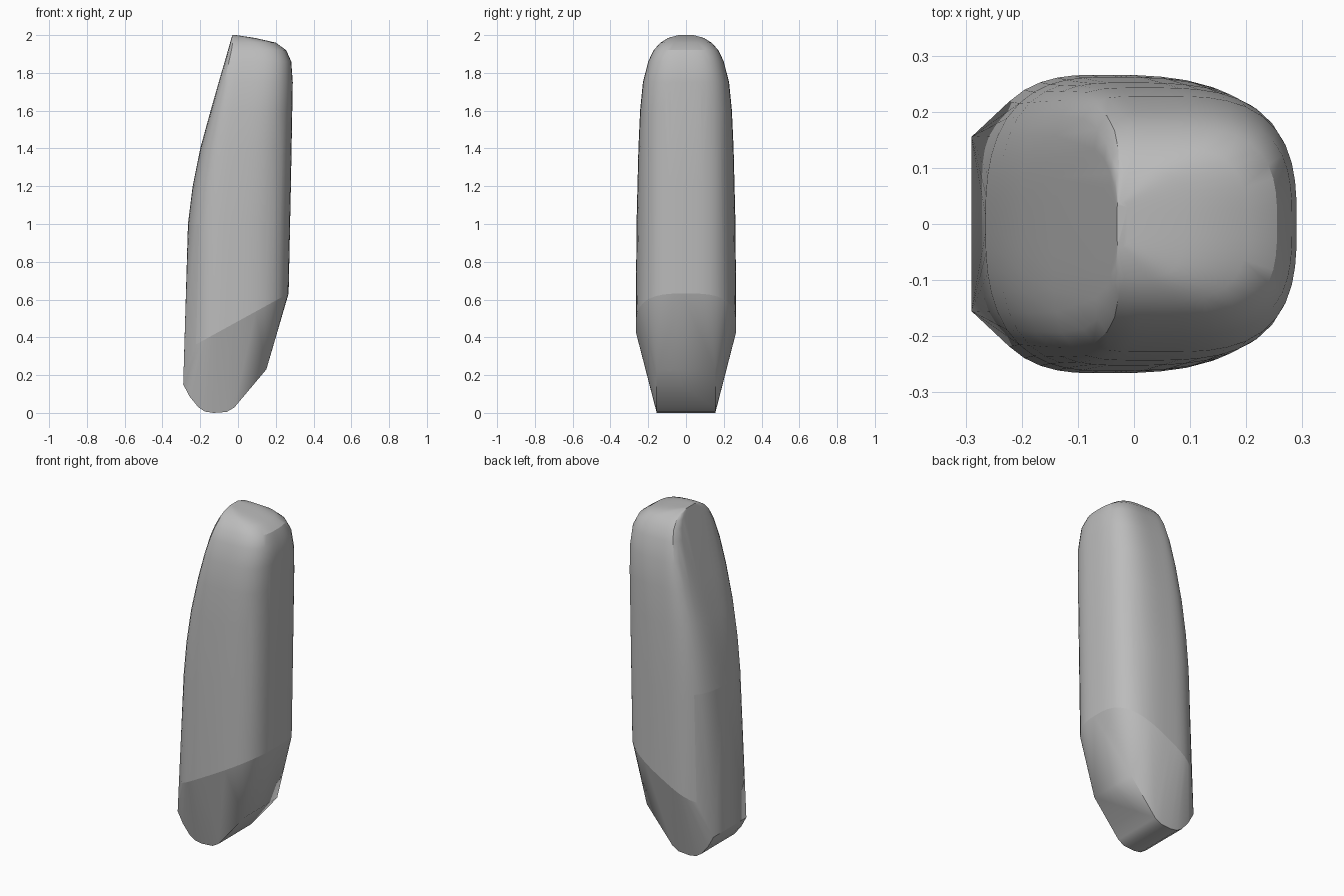
import bpy, bmesh, math

old = bpy.data.objects.get("Cube")
if old:
    bpy.data.objects.remove(old, do_unlink=True)

grey = bpy.data.materials.new("plain_grey")
grey.use_nodes = True
colour = (0.5, 0.5, 0.5, 1)
grey.diffuse_color = colour
grey.node_tree.nodes["Principled BSDF"].inputs["Base Color"].default_value = colour

STEPS = 48


def section(x0, x1, half_width, left_power, right_power=3.0):
    """Rounded outline, fuller on one side than the other."""
    mid = x0 + 0.4 * (x1 - x0)
    for i in range(STEPS):
        a = 2 * math.pi * (i + 0.5) / STEPS
        c, s = math.cos(a), math.sin(a)
        p = right_power if c > 0 else left_power
        r = (abs(c) ** p + abs(s) ** p) ** (-1 / p)
        reach = x1 - mid if c > 0 else mid - x0
        yield mid + reach * r * c, half_width * r * s


bm = bmesh.new()

# Body: lower rim is slanted, the rest are level sections up to the domed top
for x, y in section(-0.284, 0.268, 0.266, 2.7):
    bm.verts.new((x, y, 0.485 + 0.55 * x))
levels = [  # height, left x, right x, half width, left corner fullness
    (1.0, -0.265, 0.275, 0.262, 2.7), (1.2, -0.24, 0.28, 0.257, 3),
    (1.4, -0.2, 0.283, 0.252, 3.5), (1.6, -0.145, 0.287, 0.243, 4.5),
    (1.75, -0.1, 0.29, 0.228, 6), (1.86, -0.07, 0.282, 0.2, 8),
    (1.92, -0.053, 0.255, 0.172, 9), (1.96, -0.042, 0.2, 0.135, 9),
    (1.985, -0.034, 0.09, 0.095, 9), (2.0, -0.03, -0.01, 0.04, 9)]
for z, x0, x1, w, power in levels:
    for x, y in section(x0, x1, w, power):
        bm.verts.new((x, y, z))

# Tip: narrow wedge with a rounded nose
tip_profile = [(-0.29, 0.15), (-0.255, 0.085), (-0.21, 0.03), (-0.175, 0.007),
               (-0.13, 0), (-0.06, 0.005), (-0.02, 0.028), (0.15, 0.23)]
tip = set()
for x, z in tip_profile:
    for side in (-1, 1):
        tip.add(bm.verts.new((x, side * 0.155, z)))

# Skin both parts as one solid
bmesh.ops.convex_hull(bm, input=bm.verts[:])
loose = [v for v in bm.verts if not v.link_faces]
bmesh.ops.delete(bm, geom=loose, context='VERTS')
bmesh.ops.recalc_face_normals(bm, faces=bm.faces[:])


def on_tip(face):
    return any(v in tip for v in face.verts)


# Smooth shading, crisp along the tip rim and hard corners
for f in bm.faces:
    f.smooth = True
for e in bm.edges:
    a, b = e.link_faces
    e.smooth = on_tip(a) == on_tip(b) and e.calc_face_angle() < math.radians(28)

mesh = bpy.data.meshes.new("tapered_body")
bm.to_mesh(mesh)
bm.free()
mesh.materials.append(grey)
body = bpy.data.objects.new("tapered_body", mesh)
bpy.context.collection.objects.link(body)
